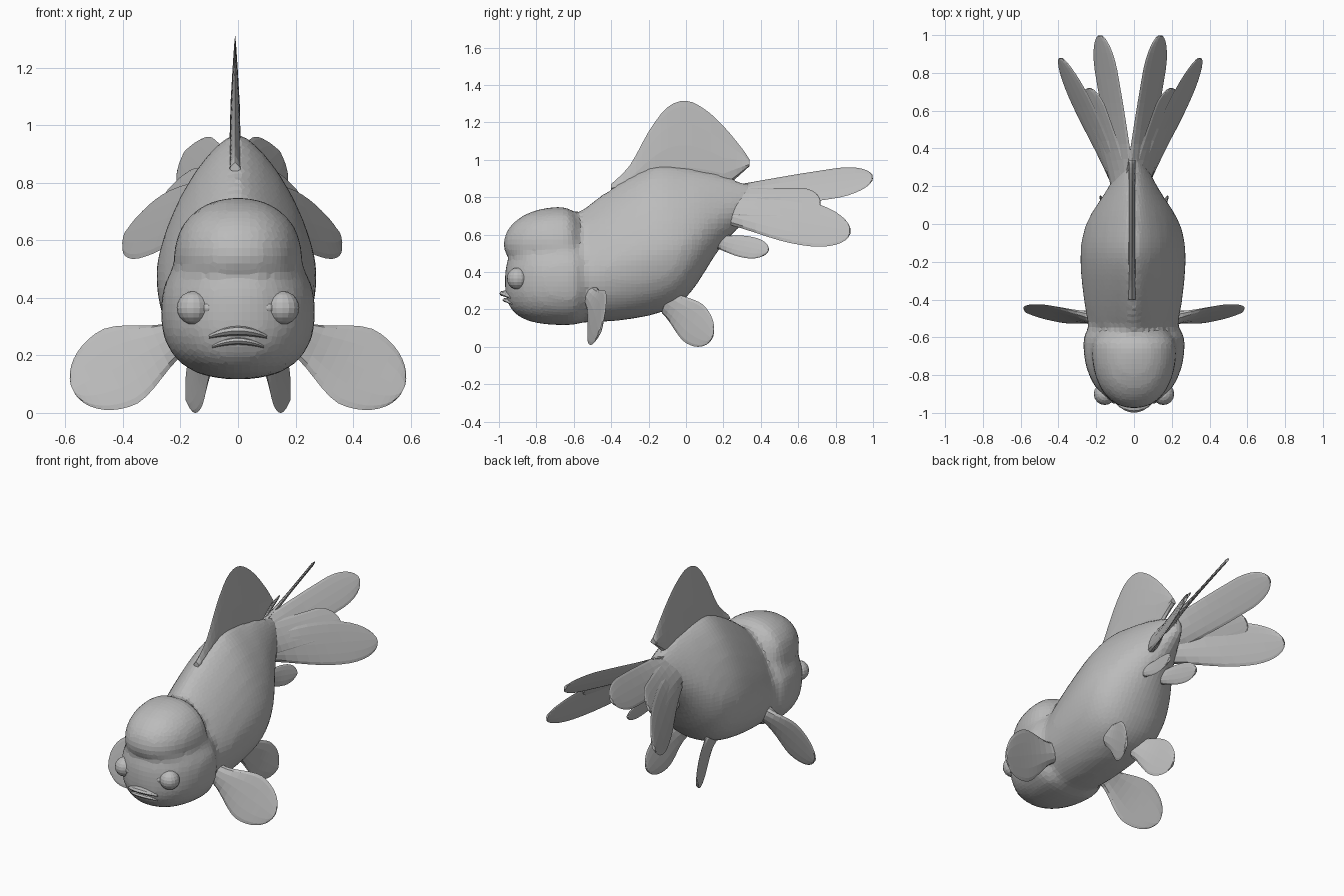
import bpy
import math
from mathutils import Vector

cube = bpy.data.objects.get("Cube")
if cube:
    bpy.data.objects.remove(cube, do_unlink=True)

grey = bpy.data.materials.new("plain_grey")
grey.use_nodes = True
grey.diffuse_color = (0.5, 0.5, 0.5, 1)
grey.node_tree.nodes["Principled BSDF"].inputs["Base Color"].default_value = grey.diffuse_color


def angles(count):
    return [math.tau * i / count for i in range(count)]


def power(value, exponent):
    """Signed superellipse power."""
    return math.copysign(abs(value) ** (2 / exponent), value)


def falloff(value, exponent):
    """Superellipse radius left at a relative distance from the centre."""
    return (1 - min(abs(value), 1) ** exponent) ** (1 / exponent)


def smooth_rows(rows, steps):
    """Catmull-Rom interpolation between rows of numbers."""
    out = []
    last = len(rows) - 1
    for i in range(last):
        neighbours = zip(rows[max(i - 1, 0)], rows[i], rows[i + 1], rows[min(i + 2, last)])
        columns = list(neighbours)
        for step in range(steps):
            t = step / steps
            out.append([b + t / 2 * (c - a + t * (2 * a - 5 * b + 4 * c - d + t * (3 * (b - c) + d - a)))
                        for a, b, c, d in columns])
    return out + [rows[last]]


def loft(name, rings):
    """Skin a list of equal rings and cap both ends."""
    count = len(rings[0])
    verts = [vert for ring in rings for vert in ring]
    faces = []
    for start in range(0, len(verts) - count, count):
        for i in range(count):
            following = (i + 1) % count
            faces.append((start + i, start + following, start + count + following, start + count + i))
    faces.append(tuple(reversed(range(count))))
    faces.append(tuple(range(len(verts) - count, len(verts))))
    mesh = bpy.data.meshes.new(name)
    mesh.from_pydata(verts, [], faces)
    mesh.materials.append(grey)
    obj = bpy.data.objects.new(name, mesh)
    bpy.context.collection.objects.link(obj)
    # consistent outward normals
    bpy.context.view_layer.objects.active = obj
    obj.select_set(True)
    bpy.ops.object.mode_set(mode='EDIT')
    bpy.ops.mesh.select_all(action='SELECT')
    bpy.ops.mesh.normals_make_consistent(inside=False)
    bpy.ops.object.mode_set(mode='OBJECT')
    obj.select_set(False)
    return obj


def lens(middle, half_chord, normal, thickness, wedge=0):
    """Flat elliptical ring across a fin, thicker at its lower edge if wedged."""
    return [middle + half_chord * math.cos(t)
            + normal * thickness * math.sin(t) * (1 - wedge * math.cos(t)) for t in angles(12)]


def paddle(name, root, tip, chord, root_width, round_from, thickness, side, shift=0):
    """Fin that widens from its root and ends in a round tip."""
    root, tip, chord = Vector(root), Vector(tip), Vector(chord)
    normal = chord.cross(tip - root).normalized()
    steps = 16
    rings = []
    for i in range(steps):
        t = math.sin(math.pi / 2 * (i + 0.1) / steps)
        spread = min(t / 0.6, 1)
        spread = spread * spread * (3 - 2 * spread)
        width = root_width + (1 - root_width) * spread
        width *= falloff(max(t - round_from, 0) / (1 - round_from), 2)
        depth = 0.008 + thickness * (1 - t) ** 4
        ring = lens(root.lerp(tip, t), chord * width, normal, depth)
        rings.append([(p.x * side + shift, p.y, p.z) for p in ring])
    loft(name, rings)


def dome(name, y, z, width, front, back, up, down, side_power, front_power):
    """Rounded block stacked from level rings, deeper in front than behind."""
    rings = []
    levels = 16
    for i in range(levels):
        height = -math.cos(math.pi * (i + 0.5) / levels)
        half = width * falloff(height, side_power)
        reach = falloff(height, front_power)
        ring = []
        for t in angles(32):
            bend, depth = (2.6, back) if math.sin(t) > 0 else (2.2, front)
            ring.append((half * power(math.cos(t), bend), y + reach * depth * power(math.sin(t), bend),
                         z + height * (up if height > 0 else down)))
        rings.append(ring)
    return loft(name, rings)


# Body: y, bottom, top, half width; the back is narrower than the belly
body_rows = [(-0.7, 0.15, 0.6, 0.18), (-0.5, 0.13, 0.78, 0.245), (-0.2, 0.165, 0.96, 0.28),
             (0, 0.26, 0.96, 0.25), (0.2, 0.55, 0.92, 0.13), (0.4, 0.74, 0.85, 0.03)]
rings = []
for y, bottom, top, half in smooth_rows(body_rows, 4):
    waist = bottom + 0.4 * (top - bottom)
    ring = []
    for t in angles(28):
        rise = math.sin(t)
        curve, reach = (1.45, top - waist) if rise > 0 else (2.2, waist - bottom)
        ring.append((half * power(math.cos(t), curve) - 0.005, y, waist + reach * power(rise, curve)))
    rings.append(ring)
body = loft("body", rings)

# Head and the swollen hood over the forehead, blended with the body into one skin
head = dome("head", -0.62, 0.35, 0.27, 0.35, 0.1, 0.24, 0.235, 2.4, 3)
hood = dome("hood", -0.66, 0.54, 0.225, 0.32, 0.11, 0.21, 0.13, 2.1, 2.1)
for part in (head, hood, body):
    part.select_set(True)
bpy.context.view_layer.objects.active = body
bpy.ops.object.join()
body.select_set(False)
remesh = body.modifiers.new("one_skin", 'REMESH')
remesh.mode = 'VOXEL'
remesh.voxel_size = 0.028
blend = body.modifiers.new("blend", 'SMOOTH')
blend.factor = 0.5
blend.iterations = 5

# Lips: drooping arcs around the mouth
for name, y, z, reach, thickness in (("upper_lip", -0.965, 0.285, 0.1, 0.034),
                                     ("lower_lip", -0.955, 0.25, 0.09, 0.026)):
    rings = []
    for i in range(-4, 5):
        u = i / 4
        radius = thickness * (1 - 0.6 * u * u)
        rings.append([(u * reach, y + 0.03 * u * u + radius * math.cos(t),
                       z - 0.02 * u * u + 0.5 * radius * math.sin(t)) for t in angles(8)])
    loft(name, rings)

# Dorsal fin: y and height of the upper edge; the lower edge lifts off behind
dorsal_rows = [(-0.4, 0.87), (-0.3, 0.97), (-0.2, 1.15), (-0.1, 1.28), (0, 1.315),
               (0.1, 1.27), (0.2, 1.18), (0.3, 1.06), (0.34, 1)]
rings = []
for y, top in smooth_rows(dorsal_rows, 3):
    low = 0.84 + 0.9 * max(y - 0.2, 0)
    rings.append(lens(Vector((-0.01, y, (top + low) / 2)), Vector((0, 0, (top - low) / 2)),
                      Vector((1, 0, 0)), 0.016, 0.7))
loft("dorsal_fin", rings)

# Paired fins and eyes
for word, side in (("left", 1), ("right", -1)):
    paddle(word + "_upper_tail_lobe", (0.02, 0.18, 0.78), (0.16, 1, 0.905), (-0.06, 0, 0.08),
           0.9, 0.75, 0.04, side, -0.02)
    paddle(word + "_lower_tail_lobe", (0.03, 0.16, 0.74), (0.37, 0.88, 0.62), (-0.055, 0, 0.12),
           0.6, 0.65, 0.04, side, -0.02)
    paddle(word + "_tail_web", (0.03, 0.18, 0.77), (0.22, 0.72, 0.77), (-0.055, 0, 0.08),
           1, 0.8, 0.04, side, -0.02)
    paddle(word + "_pectoral_fin", (0.19, -0.5, 0.27), (0.575, -0.46, 0.08), (0.06, 0.05, 0.13),
           0.4, 0.55, 0.04, side)
    paddle(word + "_pelvic_fin", (0.1, -0.1, 0.24), (0.175, 0.14, 0.045), (0.02, 0.05, 0.1),
           0.6, 0.55, 0.03, side)
    paddle(word + "_anal_fin", (0.05, 0.14, 0.57), (0.1, 0.44, 0.51), (-0.01, 0.025, 0.055),
           0.6, 0.65, 0.03, side)
    for part, x, y, size in (("eye", 0.155, -0.9, 0.058), ("eye_corner", 0.105, -0.93, 0.02)):
        bpy.ops.mesh.primitive_uv_sphere_add(segments=16, ring_count=10, radius=size,
                                             location=(x * side, y, 0.365))
        ball = bpy.context.object
        ball.name = word + "_" + part
        ball.data.materials.append(grey)
        ball.select_set(False)
